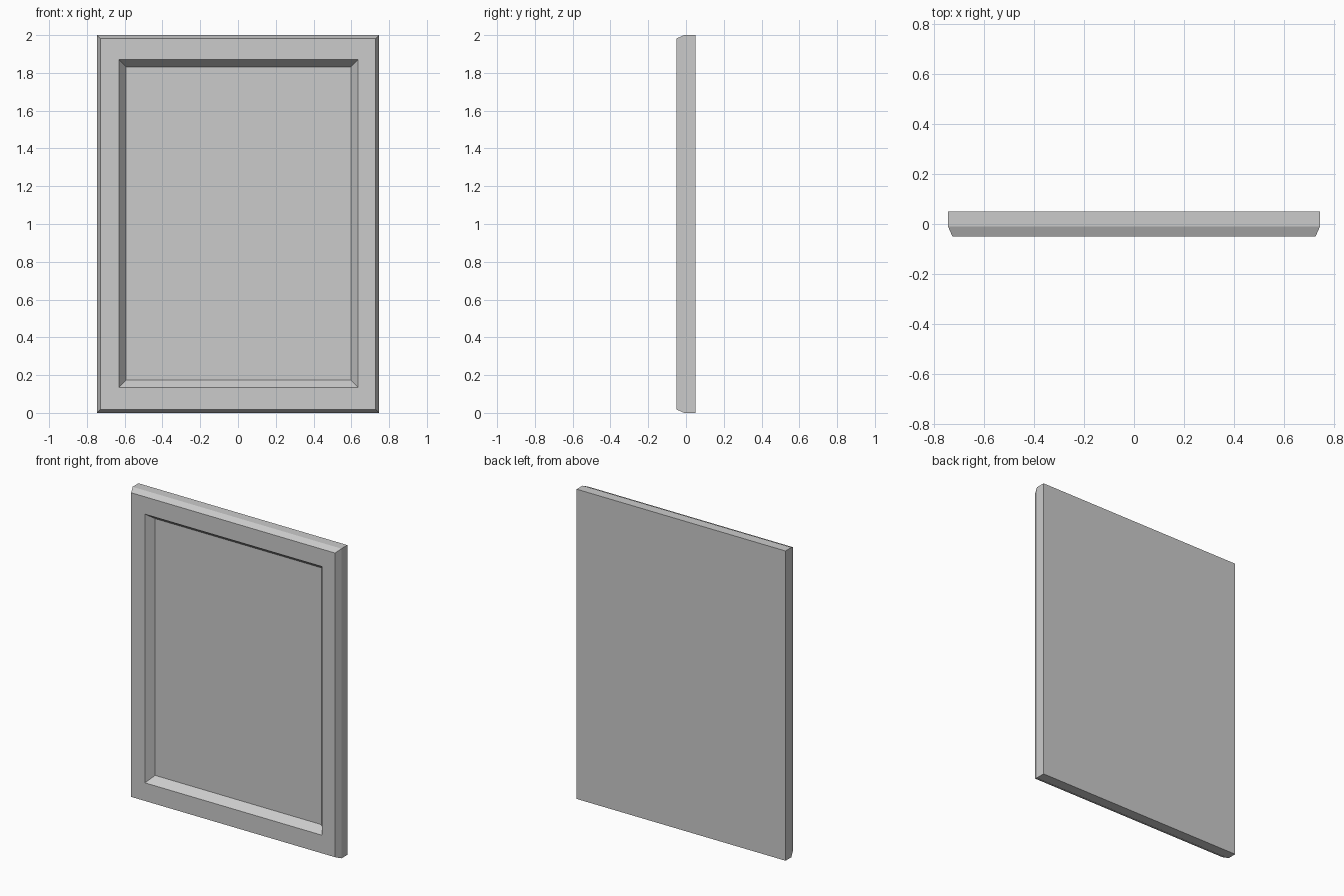
import bpy, bmesh

if "Cube" in bpy.data.objects:
    bpy.data.objects.remove(bpy.data.objects["Cube"])

# Nested rectangular rings, back to front: half width, z bottom, z top, y, x offset
rings = [
    (0.746, 0.0, 2.0, 0.05, 0.0),       # back edge
    (0.746, 0.0, 2.0, -0.01, 0.0),      # outer side
    (0.728, 0.018, 1.982, -0.05, 0.0),  # outer chamfer
    (0.633, 0.135, 1.870, -0.05, 0.003),  # front border
    (0.595, 0.174, 1.832, 0.0, 0.003),  # sloped recess down to the panel
]

bm = bmesh.new()
loops = [[bm.verts.new((cx + sx * w, y, z))
          for sx, z in ((-1, z0), (1, z0), (1, z1), (-1, z1))]
         for w, z0, z1, y, cx in rings]

# Mitred bands between the rings
for a, b in zip(loops, loops[1:]):
    for i in range(4):
        j = (i + 1) % 4
        bm.faces.new((a[i], a[j], b[j], b[i]))

# Back face and recessed front panel
bm.faces.new(loops[0])
bm.faces.new(loops[-1])
bmesh.ops.recalc_face_normals(bm, faces=bm.faces)

mesh = bpy.data.meshes.new("framed_panel")
bm.to_mesh(mesh)
bm.free()
bpy.context.collection.objects.link(bpy.data.objects.new("framed_panel", mesh))
